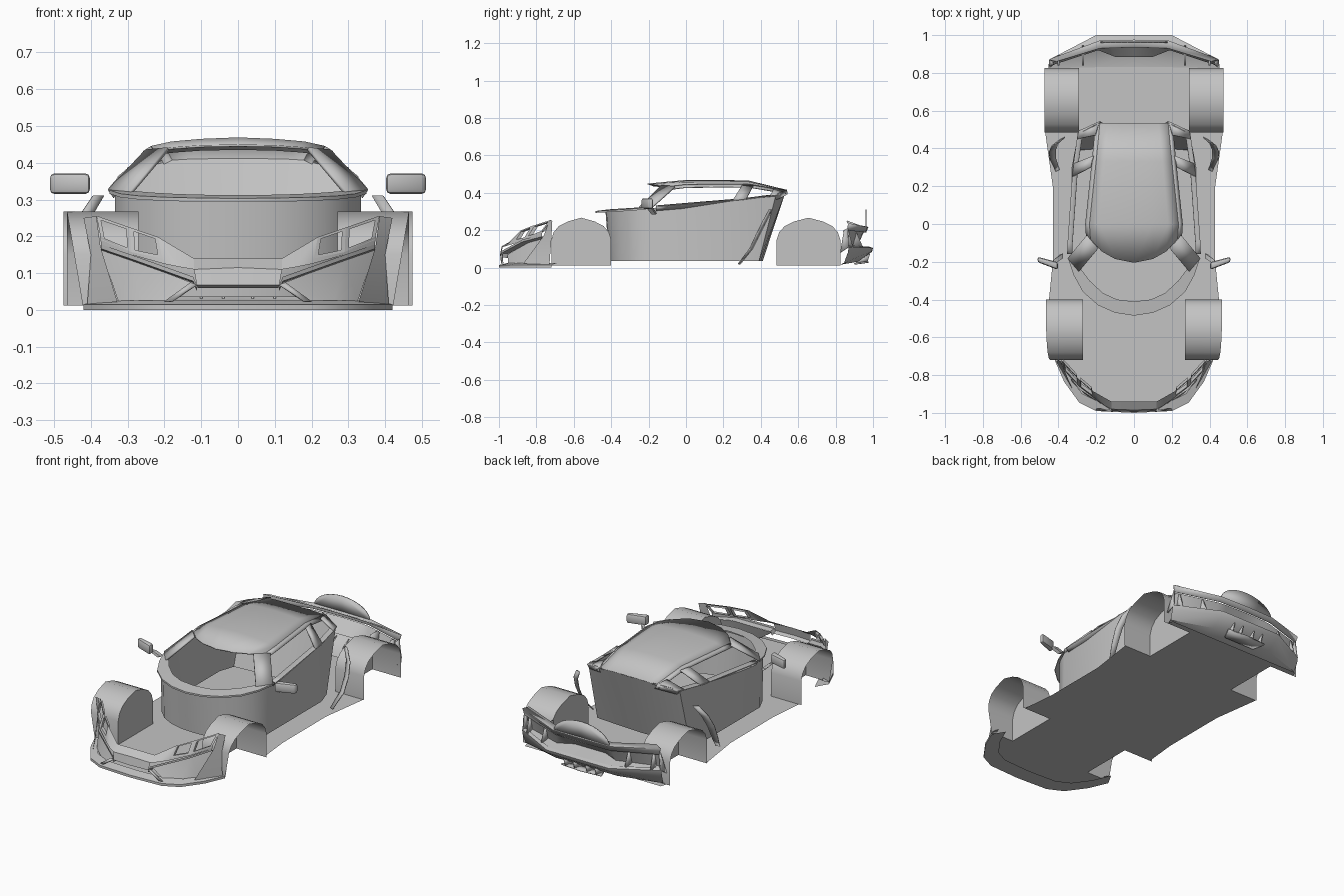
import bpy, bmesh, math
from mathutils import Vector

default = bpy.data.objects.get("Cube")
if default:
    bpy.data.objects.remove(default, do_unlink=True)

grey = bpy.data.materials.new("body_grey")
grey.use_nodes = True
colour = (0.55, 0.55, 0.55, 1)
grey.diffuse_color = colour
grey.node_tree.nodes["Principled BSDF"].inputs["Base Color"].default_value = colour


def finish(name, bm, thickness=0, angle=35):
    """Turn a half mesh into a mirrored, softly shaded object."""
    bmesh.ops.recalc_face_normals(bm, faces=bm.faces)
    mesh = bpy.data.meshes.new(name)
    bm.to_mesh(mesh)
    bm.free()
    mesh.materials.append(grey)
    obj = bpy.data.objects.new(name, mesh)
    bpy.context.collection.objects.link(obj)
    bpy.ops.object.select_all(action="DESELECT")
    obj.select_set(True)
    bpy.context.view_layer.objects.active = obj
    bpy.ops.object.shade_smooth_by_angle(angle=math.radians(angle))
    mirror = obj.modifiers.new("mirror", "MIRROR")
    mirror.use_clip = True
    if thickness:
        solid = obj.modifiers.new("thickness", "SOLIDIFY")
        solid.thickness = thickness
        solid.offset = 0
    return obj


def loft(name, rows, thickness=0, closed=False, angle=35):
    """Join rows of points with quads."""
    bm = bmesh.new()
    grid = [[bm.verts.new(p) for p in row] for row in rows]
    count = len(rows[0])
    for low, high in zip(grid, grid[1:]):
        for i in range(count if closed else count - 1):
            j = (i + 1) % count
            bm.faces.new((low[i], low[j], high[j], high[i]))
    return finish(name, bm, thickness, angle)


def panel(name, points, thickness=0):
    bm = bmesh.new()
    bm.faces.new([bm.verts.new(p) for p in points])
    return finish(name, bm, thickness)


def shifted(points, x=0, y=0, z=0):
    return [Vector(p) + Vector((x, y, z)) for p in points]


def frame(name, outer, amount, depth):
    """Flat rim running round an opening, with a short inner return."""
    middle = sum((Vector(p) for p in outer), Vector()) / len(outer)
    inner = [Vector(p).lerp(middle, amount) for p in outer]
    return loft(name, [outer, inner, shifted(inner, y=depth)], closed=True)


# Floor pan with wheel cut-outs
floor_outline = [(0, -.99), (.2, -.985), (.29, -.94), (.37, -.83), (.42, -.72), (.27, -.72),
                 (.27, -.4), (.45, -.4), (.43, -.2), (.43, .2), (.47, .485), (.29, .485),
                 (.29, .825), (.45, .825), (.44, .86), (0, .86)]
panel("floor_pan", [(x, y, .012) for x, y in floor_outline])

# Front lip
lip_line = [(0, -1), (.2, -.99), (.29, -.945), (.37, -.835), (.42, -.72)]
loft("front_lip", [[(x * s, y * s, z) for x, y in lip_line]
                   for s, z in ((.9, 0), (1, 0), (1, .014), (.95, .026))])


# Wheel arches: curved shell plus inner wall
def wheel_arch(name, middle, half, inner, outer, foot):
    right = [(0, .267), (.45, .247), (.75, .222), (.92, .19), (1, .15), (1, .012)]
    profile = [(-t, z) for t, z in reversed(right)] + right[1:]
    ring = [(middle + t * half, z) for t, z in profile]
    loft(name, [[(inner, y, z) for y, z in ring],
                [(outer - (foot * (1 - z / .267) if y < middle else 0), y, z) for y, z in ring]], angle=50)
    panel(name + "_inner_wall", [(inner, y, z) for y, z in ring])


wheel_arch("front_wheel_arch", -.56, .16, .27, .465, .045)
wheel_arch("rear_wheel_arch", .655, .17, .29, .475, 0)

# Cabin tub
tub_base = [(0, -.41), (.08, -.405), (.16, -.385), (.235, -.345), (.295, -.285), (.33, -.21),
            (.33, .3), (.3, .39), (.17, .4), (0, .41)]
tub_top = [(0, -.43, .297), (.08, -.425, .297), (.16, -.4, .299), (.235, -.355, .303),
           (.295, -.29, .308), (.335, -.2, .317), (.325, .3, .362), (.295, .48, .385),
           (.18, .535, .41), (0, .535, .414)]
loft("cabin_tub", [[(x, y, .035) for x, y in tub_base], tub_top])

# Windscreen cowl
cowl_outer = [(0, -.485, .303), (.1, -.47, .304), (.19, -.43, .306), (.27, -.36, .31),
              (.32, -.27, .316), (.35, -.18, .326)]
cowl_inner = [(0, -.41, .312), (.09, -.4, .313), (.165, -.365, .315), (.235, -.3, .319),
              (.28, -.24, .323), (.32, -.17, .33)]
loft("windscreen_cowl", [shifted(cowl_outer, z=-.01), cowl_outer, cowl_inner])

# Roof
roof_rows = [
    [(0, -.205, .447), (.1, -.185, .445), (.17, -.145, .44), (.23, -.08, .433)],
    [(0, 0, .466), (.1, 0, .462), (.18, 0, .455), (.235, 0, .443)],
    [(0, .33, .464), (.08, .33, .462), (.15, .33, .457), (.2, .33, .446)],
    [(0, .535, .414), (.07, .535, .414), (.13, .535, .413), (.18, .535, .41)]]
loft("roof", roof_rows, .006)
roof_edge = [row[-1] for row in roof_rows]
loft("roof_rail", [roof_edge, shifted(roof_edge, x=.022, z=-.014)], .006)
loft("roof_front_rim", [roof_rows[0], shifted(roof_rows[0], y=.03, z=-.012)])

# Window sill and pillars
sill = [(.352, -.16, .325), (.35, -.1, .33), (.322, .3, .363), (.295, .49, .387), (.19, .54, .412)]
loft("window_sill", [shifted(sill, x=-.025, z=.006), sill, shifted(sill, x=-.015, z=-.02)], .004)
pillars = {
    "front_pillar": [(.35, -.18, .325), (.29, -.25, .32), (.19, -.13, .438), (.25, -.06, .432)],
    "middle_pillar": [(.325, .25, .358), (.315, .32, .364), (.215, .36, .438), (.23, .3, .438)],
    "rear_pillar": [(.3, .45, .382), (.29, .495, .386), (.185, .535, .41), (.205, .47, .422)]}
for name, corners in pillars.items():
    panel(name, corners, .01)

# Side intake blades
blade = [(.365, .46, .31), (.4, .43, .25), (.415, .395, .18), (.415, .355, .1), (.395, .29, .02)]
widths = (.03, .035, .035, .03, .02)
loft("side_intake_blade", [blade, [Vector(p) + Vector((w, -w / 2, 0)) for p, w in zip(blade, widths)]], .006)

# Door mirrors
bm = bmesh.new()
bmesh.ops.create_cube(bm, size=1)
for v in bm.verts:
    side, back, up = v.co
    slim = .7 if side > 0 else 1
    v.co = (.457 + side * .108, -.205 + side * .035 + back * .04 * slim, .343 + up * .056)
bmesh.ops.bevel(bm, geom=bm.edges[:], offset=.012, segments=2, affect="EDGES", profile=.5)
finish("door_mirror", bm)
arm = [(.425, -.215, .325), (.405, -.2, .32), (.375, -.18, .29), (.39, -.185, .285)]
loft("mirror_arm", [arm, shifted(arm, y=.025)], closed=True)

# Front bumper: nose, flank, ridge, intake and corner
loft("nose_panel", [[(0, -.94, .14), (.12, -.94, .14)],
                    [(0, -.985, .115), (.12, -.98, .11)],
                    [(0, -.995, .068), (.112, -.99, .068)],
                    [(0, -.97, .06), (.11, -.965, .06)]])
loft("bumper_flank", [
    [(.12, -.94, .14), (.217, -.885, .198), (.207, -.92, .14), (.29, -.86, .157), (.375, -.765, .2)],
    [(.12, -.98, .11), (.15, -.965, .115), (.2, -.93, .125), (.29, -.86, .15), (.372, -.77, .178)]])
ridge = [(.112, -.99, .068), (.122, -.985, .09), (.29, -.875, .15), (.372, -.77, .178)]
loft("bumper_ridge", [ridge, shifted(ridge, z=-.012), shifted(ridge, y=.035, z=-.016)])
loft("intake_panel", [
    [(.115, -.955, .07), (.29, -.84, .136), (.374, -.735, .165)],
    [(.18, -.95, .022), (.26, -.9, .022), (.325, -.84, .022)]])
loft("lower_intake_strut", [
    [(.112, -.99, .068), (.128, -.985, .074)],
    [(.18, -.985, .022), (.2, -.98, .022)]], .008)
loft("bumper_corner", [
    [(.385, -.73, .255), (.374, -.76, .172), (.328, -.87, .022)],
    [(.42, -.715, .25), (.4, -.72, .15), (.41, -.73, .015)]])

# Headlight frames with two openings
frame("inner_headlight_frame", [(.217, -.885, .198), (.207, -.92, .14), (.29, -.86, .157),
                                (.293, -.82, .224)], .25, .02)
frame("outer_headlight_frame", [(.293, -.82, .224), (.29, -.86, .157), (.372, -.77, .19),
                                (.385, -.72, .256)], .25, .02)

# Rear bumper: upper beam, recessed panel and stepped lower beam
loft("rear_upper_beam", [
    [(0, .935, .222), (.18, .93, .222), (.41, .86, .248)],
    [(0, .972, .216), (.18, .968, .216), (.445, .87, .236)],
    [(0, .96, .19), (.18, .955, .19), (.435, .865, .2)]], .008)
loft("rear_recess", [
    [(0, .955, .19), (.13, .95, .19), (.18, .945, .19), (.43, .86, .2)],
    [(0, .885, .125), (.1, .885, .125), (.19, .92, .12), (.42, .845, .12)],
    [(0, .98, .108), (.13, .98, .108), (.2, .975, .108), (.44, .87, .11)]])
loft("rear_lower_beam", [
    [(0, .98, .112), (.2, .975, .112), (.435, .86, .118)],
    [(0, 1, .106), (.2, 1, .106), (.41, .92, .112), ][:2] + [(.45, .87, .11)],
    [(0, .995, .085), (.2, .99, .085), (.45, .865, .08)],
    [(0, .92, .032), (.2, .92, .032), (.445, .845, .026)],
    [(0, .83, .018), (.2, .83, .018), (.445, .825, .016)]])
panel("rear_side_post", [(.435, .865, .21), (.445, .87, .11), (.45, .825, .08), (.425, .845, .2)], .008)
for side in (.4, .27):
    loft("rear_recess_divider", [[(side, .865 + (.41 - side) * .3, .2), (side, .89 + (.41 - side) * .4, .11)],
                                 [(side, .84, .2), (side, .85, .11)]], .012)

# Rounded upright spoiler plate
arc = [(.18 * math.sin(a), .962, .21 + .1 * math.cos(a)) for a in
       (math.pi / 2 * i / 8 for i in range(9))]
panel("spoiler_plate", [(0, .962, .21)] + arc[::-1], .006)

# Diffuser plate and fins
loft("diffuser_plate", [[(0, .975, .03), (.13, .965, .03)], [(0, .9, .02), (.1, .9, .02)]], .008)
for side in (.04, .1):
    panel("diffuser_fin", [(side, .9, .02), (side, .97, .03), (side, .985, .075), (side, .92, .04)], .006)
